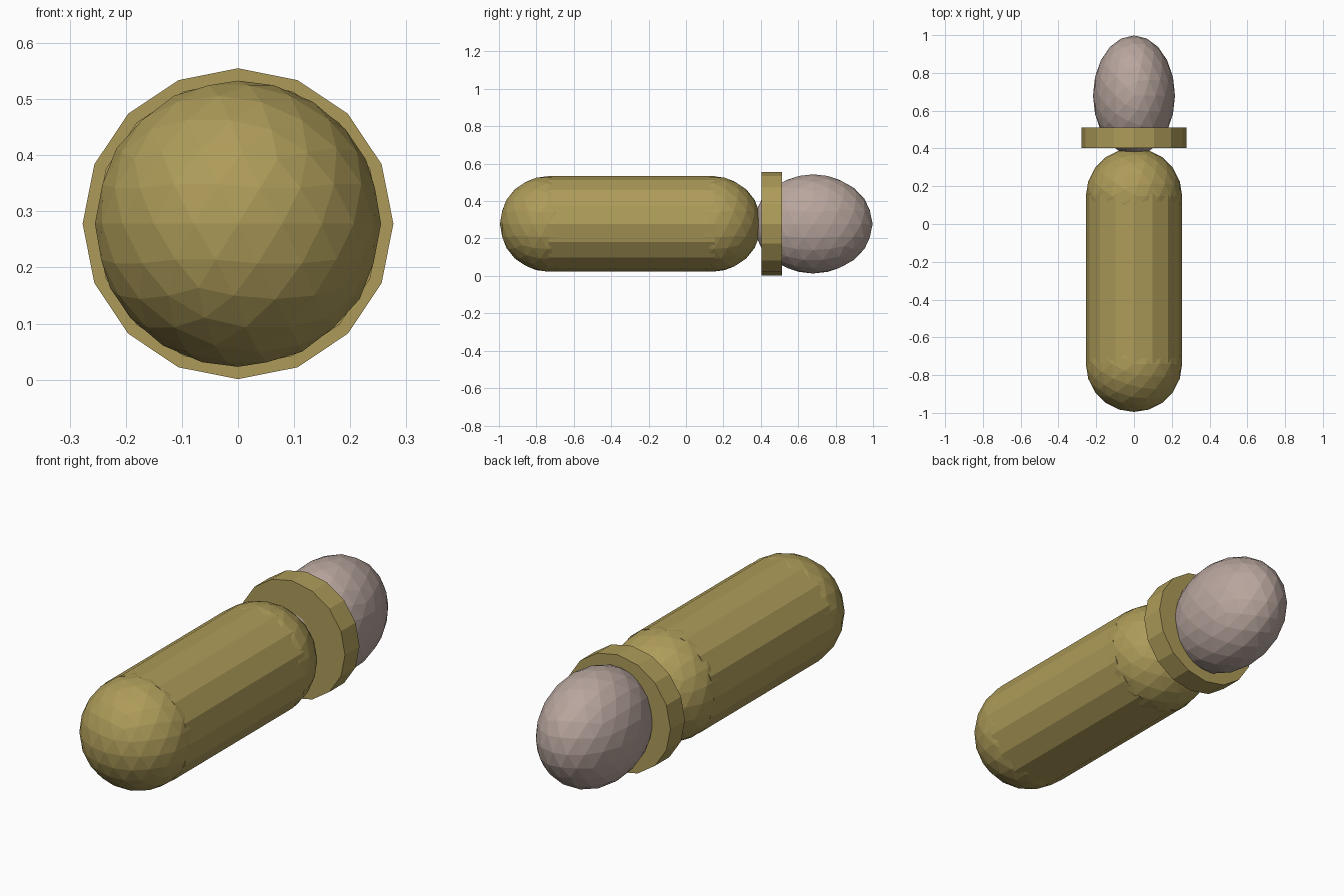
import bpy
from math import pi

if "Cube" in bpy.data.objects:
    bpy.data.objects.remove(bpy.data.objects["Cube"])

Z = 0.278  # height of the long axis


def material(name, color):
    m = bpy.data.materials.new(name)
    m.diffuse_color = color
    m.use_nodes = True
    m.node_tree.nodes["Principled BSDF"].inputs["Base Color"].default_value = m.diffuse_color
    return m


brass = material("brass", (0.42, 0.33, 0.10, 1))
lead = material("lead", (0.48, 0.38, 0.34, 1))


def finish(name, mat):
    ob = bpy.context.object
    ob.name = name
    ob.data.materials.append(mat)


def tube(name, y0, y1, r, mat):
    bpy.ops.mesh.primitive_cylinder_add(vertices=16, radius=r, depth=y1 - y0,
                                        location=(0, (y0 + y1) / 2, Z), rotation=(pi / 2, 0, 0))
    finish(name, mat)


def ball(name, y, size, mat):
    # size is given as half extents in x, y, z
    bpy.ops.mesh.primitive_ico_sphere_add(subdivisions=3, radius=1, location=(0, y, Z))
    bpy.context.object.scale = size
    finish(name, mat)


# Rounded casing
tube("casing", -0.735, 0.155, 0.255, brass)
for name, y in (("casing_front_cap", -0.74), ("casing_back_cap", 0.147)):
    ball(name, y, (0.255, 0.255, 0.255), brass)

# Collar and egg-shaped tip
tube("collar", 0.403, 0.512, 0.277, brass)
ball("tip", 0.68, (0.217, 0.318, 0.265), lead)
